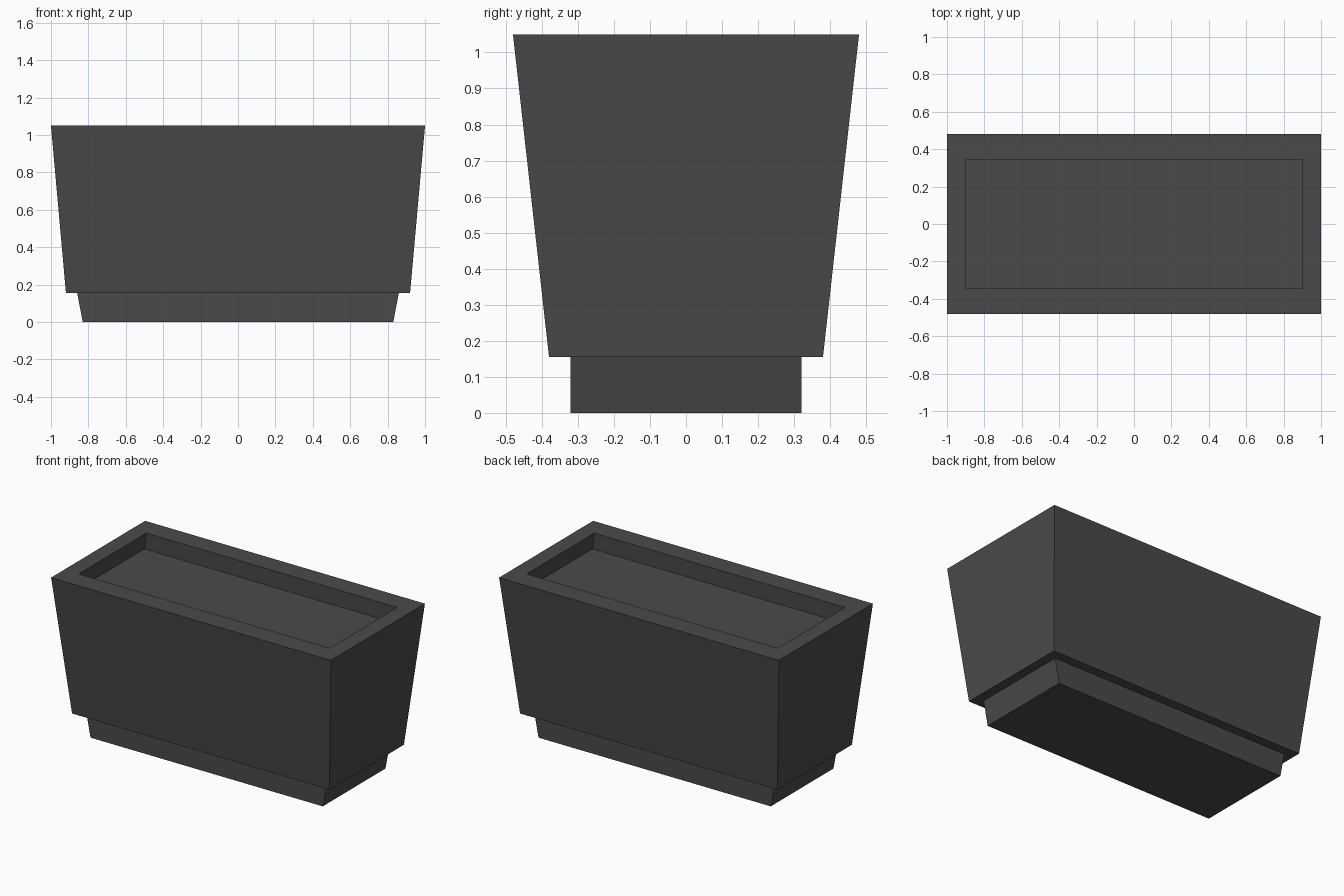
import bpy
import bmesh

cube = bpy.data.objects.get("Cube")
if cube:
    bpy.data.objects.remove(cube, do_unlink=True)

# One dark grey for the whole planter
grey = bpy.data.materials.new("dark_grey")
grey.use_nodes = True
colour = (0.068, 0.068, 0.068, 1)
grey.diffuse_color = colour
bsdf = grey.node_tree.nodes["Principled BSDF"]
bsdf.inputs["Base Color"].default_value = colour
bsdf.inputs["Roughness"].default_value = 0.8


def loft(name, rings, cap_end):
    """Join rectangles (half width, half depth, height) into one flat-sided shell."""
    bm = bmesh.new()
    loops = []
    for hx, hy, z in rings:
        corners = ((-hx, -hy), (hx, -hy), (hx, hy), (-hx, hy))
        loops.append([bm.verts.new((x, y, z)) for x, y in corners])
    for low, high in zip(loops, loops[1:]):
        for i in range(4):
            j = (i + 1) % 4
            bm.faces.new((low[i], low[j], high[j], high[i]))
    bm.faces.new(loops[0][::-1])
    if cap_end:
        bm.faces.new(loops[-1])
    mesh = bpy.data.meshes.new(name)
    bm.to_mesh(mesh)
    bm.free()
    mesh.materials.append(grey)
    obj = bpy.data.objects.new(name, mesh)
    bpy.context.collection.objects.link(obj)
    return obj


# Tapered tub: outer wall, flat rim, then the slightly undercut recess and its floor
loft("planter_tub", [
    (0.92, 0.38, 0.155),
    (1.0, 0.48, 1.05),
    (0.897, 0.345, 1.05),
    (0.912, 0.347, 0.943),
], True)

# Recessed plinth, its open top hidden under the tub
loft("planter_plinth", [
    (0.83, 0.32, 0),
    (0.86, 0.32, 0.155),
], False)
